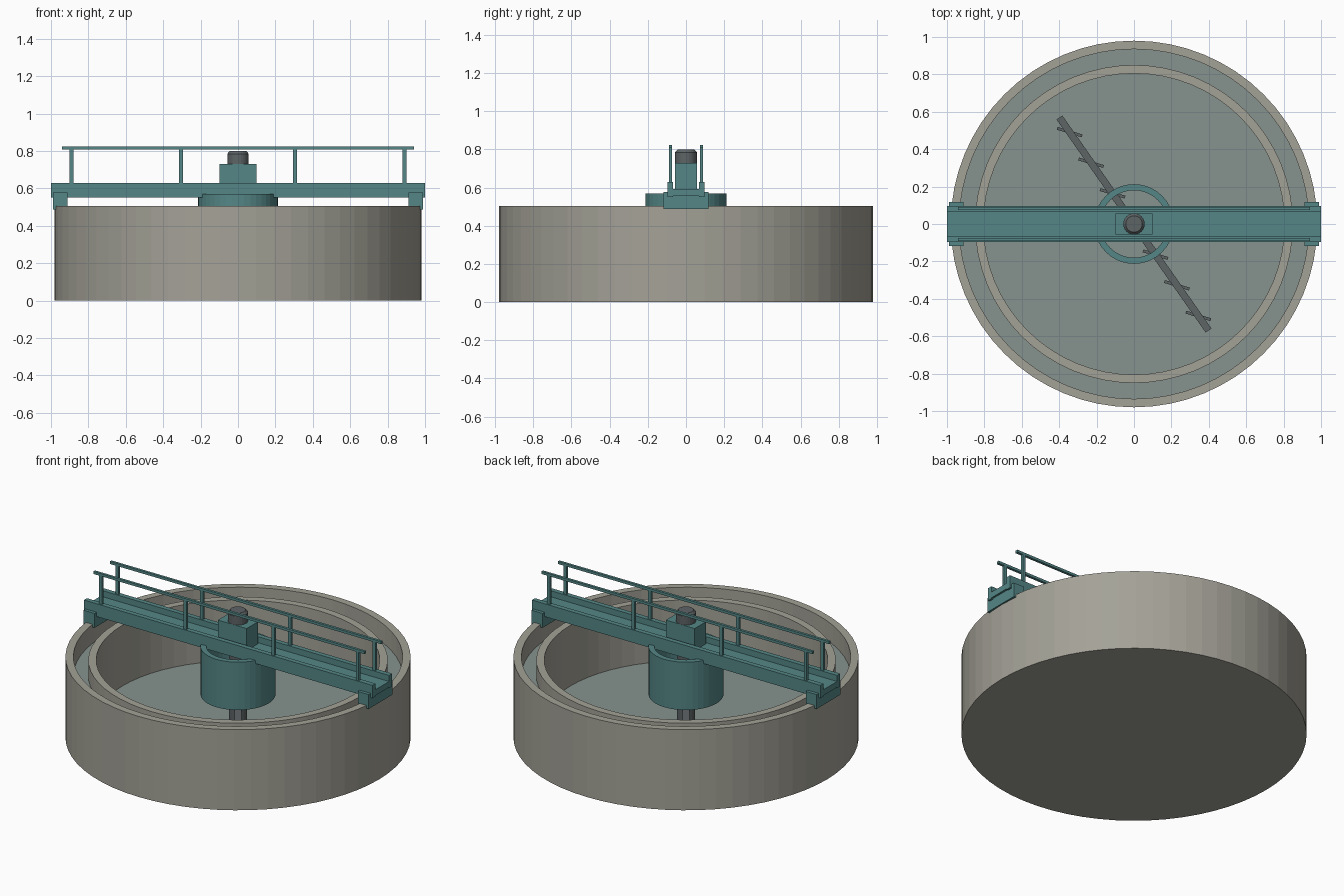
import bpy, bmesh
from math import cos, sin, pi, radians
from mathutils import Matrix, Vector

if "Cube" in bpy.data.objects:
    bpy.data.objects.remove(bpy.data.objects["Cube"])


def material(name, rgb):
    m = bpy.data.materials.new(name)
    m.diffuse_color = (*rgb, 1)
    m.use_nodes = True
    m.node_tree.nodes["Principled BSDF"].inputs["Base Color"].default_value = m.diffuse_color
    return m


CONCRETE = material("concrete", (0.37, 0.36, 0.31))
WATER = material("water", (0.24, 0.29, 0.27))
TEAL = material("painted_steel", (0.09, 0.24, 0.24))
METAL = material("dark_metal", (0.11, 0.125, 0.13))


def finish(bm, name, mat):
    bmesh.ops.recalc_face_normals(bm, faces=bm.faces)
    me = bpy.data.meshes.new(name)
    bm.to_mesh(me)
    bm.free()
    me.materials.append(mat)
    ob = bpy.data.objects.new(name, me)
    bpy.context.collection.objects.link(ob)
    return ob


def lathe(name, profile, n, mat):
    """Revolve a closed (r, z) profile around z."""
    bm = bmesh.new()
    rings = []
    for r, z in profile:
        if r == 0:
            rings.append([bm.verts.new((0, 0, z))] * n)
        else:
            rings.append([bm.verts.new((r * cos(2 * pi * i / n), r * sin(2 * pi * i / n), z))
                          for i in range(n)])
    for a, b in zip(rings, rings[1:] + rings[:1]):
        for i in range(n):
            j = (i + 1) % n
            quad = list(dict.fromkeys((a[i], a[j], b[j], b[i])))
            if len(quad) > 2:
                bm.faces.new(quad)
    return finish(bm, name, mat)


def box(name, x, y, z, mat, turn=None):
    """Box from (min, max) ranges, with an optional transform."""
    bm = bmesh.new()
    bmesh.ops.create_cube(bm, size=1)
    for v in bm.verts:
        v.co = Vector([(lo + hi) / 2 + c * (hi - lo) for c, (lo, hi) in zip(v.co, (x, y, z))])
    if turn:
        bm.transform(turn)
    return finish(bm, name, mat)


# Concrete tank with overflow channel and inner weir wall
lathe("tank", [(0, 0), (0.98, 0), (0.98, 0.505), (0.935, 0.505), (0.935, 0.37), (0.85, 0.37),
               (0.85, 0.485), (0.805, 0.485), (0.805, 0.09), (0, 0.09)], 64, CONCRETE)
lathe("channel_water", [(0.85, 0.37), (0.935, 0.37), (0.935, 0.385), (0.85, 0.385)], 64, WATER)
lathe("basin_floor", [(0, 0.09), (0.805, 0.09), (0.805, 0.105), (0, 0.105)], 64, WATER)

# Feed well, shaft and drive
lathe("feed_well", [(0.18, 0.27), (0.213, 0.27), (0.213, 0.57), (0.18, 0.57)], 40, TEAL)
lathe("drive_shaft", [(0, 0.1), (0.052, 0.1), (0.052, 0.58), (0, 0.58)], 24, METAL)
box("gearbox", (-0.1, 0.1), (-0.057, 0.057), (0.585, 0.73), TEAL)
lathe("motor", [(0, 0.73), (0.057, 0.73), (0.057, 0.785), (0.044, 0.8), (0, 0.8)], 24, METAL)

# Bridge deck, and girders, rails and saddles on both sides
box("bridge_deck", (-1, 1), (-0.07, 0.07), (0.555, 0.592), TEAL)
for s, side in ((-1, "front"), (1, "back")):
    def span(a, b):
        return tuple(sorted((s * a, s * b)))
    box(f"{side}_girder", (-1, 1), span(0.067, 0.097), (0.55, 0.63), TEAL)
    box(f"{side}_handrail", (-0.94, 0.94), span(0.074, 0.09), (0.807, 0.823), TEAL)
    for i, px in enumerate((-0.89, -0.305, 0.305, 0.89)):
        box(f"{side}_post_{i + 1}", (px - 0.01, px + 0.01), span(0.074, 0.09), (0.63, 0.81), TEAL)
    box(("left" if s < 0 else "right") + "_saddle", span(0.912, 0.988), (-0.117, 0.117),
        (0.487, 0.577), TEAL)

# Rotating rake: two arms, each with three angled blades
ARM = Matrix.Rotation(radians(-55), 4, "Z")
box("rake_arm", (-0.695, 0.695), (-0.019, 0.019), (0.16, 0.2), METAL, ARM)
for half in range(2):
    spin = Matrix.Rotation(pi * half, 4, "Z") @ ARM
    for i, r in enumerate((0.2, 0.4, 0.6)):
        place = spin @ Matrix.Translation((r, 0, 0)) @ Matrix.Rotation(radians(38), 4, "Z")
        box(f"rake_blade_{half + 1}_{i + 1}", (-0.07, 0.07), (-0.008, 0.008), (0.107, 0.17),
            METAL, place)
